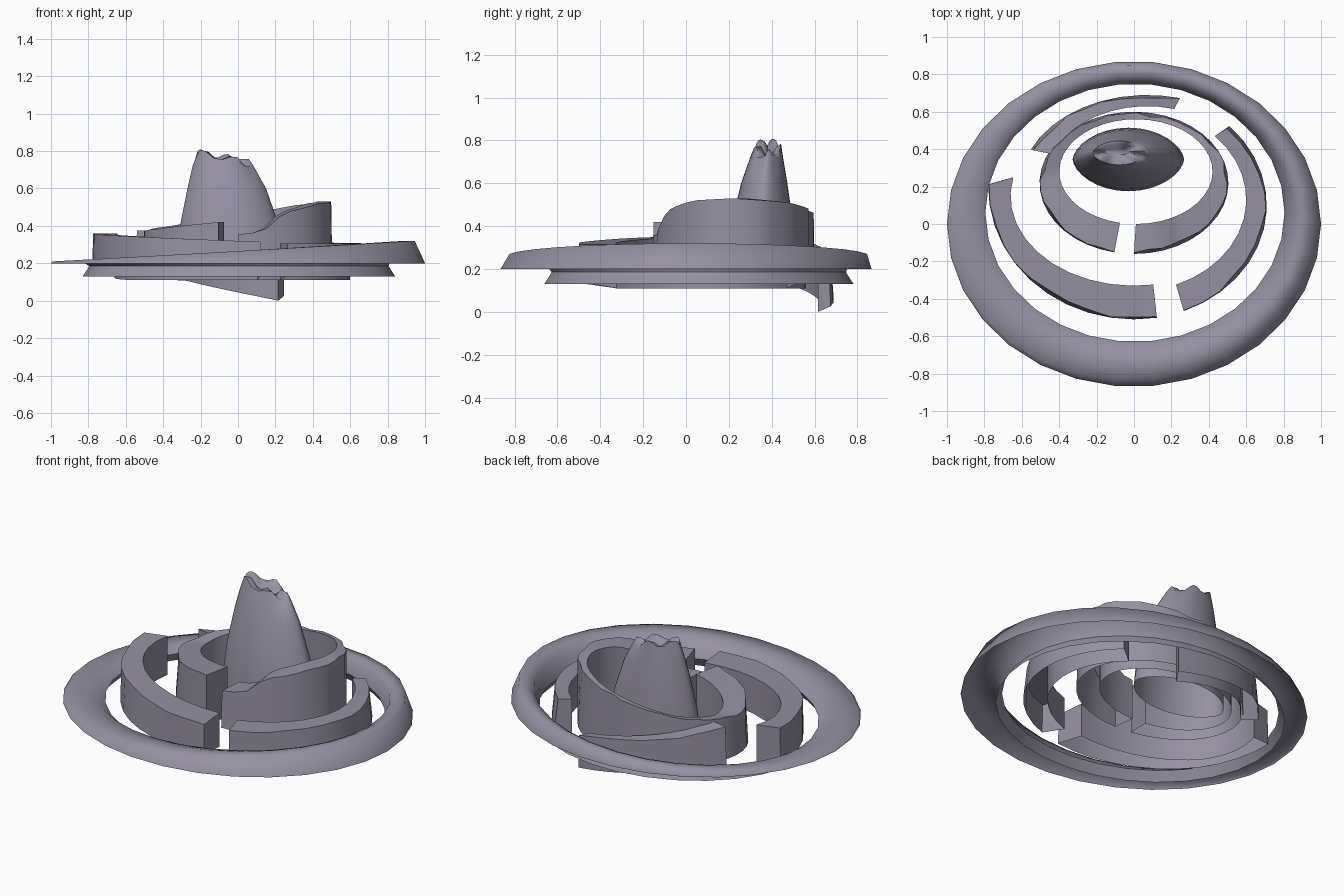
import bpy, bmesh, math, random

cube = bpy.data.objects.get("Cube")
if cube:
    bpy.data.objects.remove(cube, do_unlink=True)

random.seed(4)
STONE = (0.30, 0.28, 0.36, 1.0)
mat = bpy.data.materials.new("violet_grey_stone")
mat.use_nodes = True
mat.diffuse_color = STONE
mat.node_tree.nodes["Principled BSDF"].inputs["Base Color"].default_value = STONE


def ellipse(shape, angle, grow=0.0, pinch=0.0):
    """Point on an ellipse (centre x, y, radius x, y); pinch makes it a lens."""
    cx, cy, rx, ry = shape
    s = math.sin(angle)
    return cx + (rx + grow) * math.cos(angle), cy + (ry + grow) * s * abs(s) ** pinch


def loft(name, rows, closed_rows, closed_profile, caps=(), sharp=35):
    """Join matching rows of points into a surface, capping the rows listed in caps."""
    bm = bmesh.new()
    grid = [[bm.verts.new(p) for p in row] for row in rows]
    n, m = len(grid), len(grid[0])
    for i in range(n if closed_rows else n - 1):
        for j in range(m if closed_profile else m - 1):
            a, b = grid[i], grid[(i + 1) % n]
            k = (j + 1) % m
            bm.faces.new((a[j], a[k], b[k], b[j]))
    for c in caps:
        bm.faces.new(grid[c])
    bmesh.ops.recalc_face_normals(bm, faces=bm.faces)
    # Open shells must show their upper side
    if sum(f.normal.z * f.calc_area() for f in bm.faces) < 0:
        bmesh.ops.reverse_faces(bm, faces=bm.faces)
    mesh = bpy.data.meshes.new(name)
    bm.to_mesh(mesh)
    bm.free()
    obj = bpy.data.objects.new(name, mesh)
    bpy.context.collection.objects.link(obj)
    mesh.materials.append(mat)
    bpy.ops.object.select_all(action='DESELECT')
    obj.select_set(True)
    bpy.context.view_layer.objects.active = obj
    bpy.ops.object.shade_smooth_by_angle(angle=math.radians(sharp))


def sample(stops, angle):
    """Linear lookup in a list of (degrees, value)."""
    for (a, u), (b, v) in zip(stops, stops[1:]):
        if angle <= b:
            return u + (v - u) * max(0, angle - a) / (b - a)
    return stops[-1][1]


def wall(name, outer, inner, tops, bottoms, skew=0):
    """Curved wall, open below, with an uneven outer top edge."""
    start, end = tops[0][0], tops[-1][0]
    steps = max(8, round((end - start) / 9))
    rows = []
    for i in range(steps + 1):
        deg = start + (end - start) * i / steps
        a = math.radians(deg)
        b = math.radians(deg - skew * (1 - i / steps))
        top, low = sample(tops, deg), sample(bottoms, deg)
        rows.append([(*ellipse(outer, a), low + 0.025),
                     (*ellipse(outer, a, -random.uniform(0, 0.022)), top),
                     (*ellipse(inner, b), top), (*ellipse(inner, b), low)])
    loft(name, rows, False, False, caps=(0, -1))


# Outer rim: a rounded open shell with a tilted crest and a short inner skirt
RIM_OUT, RIM_IN = (0, 0, 1.0, 0.87), (0.005, 0.06, 0.80, 0.69)
rows, skirt = [], []
for i in range(30):
    a = math.tau * i / 30
    (ox, oy), (ix, iy) = ellipse(RIM_OUT, a), ellipse(RIM_IN, a)
    rise = 0.065 + 0.055 * ox

    def across(t, z):
        return ox + (ix - ox) * t, oy + (iy - oy) * t, z
    rows.append([across(0, 0.2), across(0.02 + 2.2 * rise, 0.2 + rise),
                 across(0.55, 0.2 + rise), across(0.82, 0.2 + rise * 0.75),
                 across(1, 0.185)])
    skirt.append([across(1, 0.185), (*ellipse(RIM_IN, a, 0.035), 0.13)])
loft("outer_rim", rows, True, False, sharp=100)
loft("rim_skirt", skirt, True, False)

# Curved walls
FLOOR = 0.11
wall("front_wall", (0, 0.2, 0.78, 0.71), (0, 0.15, 0.66, 0.48),
     [(179, 0.36), (220, 0.345), (279, 0.315)], [(179, 0.125), (215, FLOOR), (279, FLOOR)],
     skew=11)
wall("side_wall", (0, 0.1, 0.71, 0.61), (0, 0.13, 0.60, 0.49),
     [(-68, 0.305), (0, 0.305), (44, 0.31)], [(-68, FLOOR), (44, FLOOR)])
wall("back_wall", (0.07, 0.2, 0.68, 0.49), (0.07, 0.2, 0.56, 0.43),
     [(75, 0.22), (115, 0.30), (156, 0.375)], [(75, 0.0), (130, FLOOR), (156, FLOOR)])
wall("inner_wall", (0, 0.22, 0.505, 0.38), (0.01, 0.28, 0.41, 0.28),
     [(-90, 0.355), (-75, 0.365), (-60, 0.47), (-30, 0.52), (0, 0.53), (45, 0.51),
      (90, 0.46), (135, 0.40), (180, 0.37), (220, 0.39), (258, 0.42)],
     [(-90, FLOOR), (258, FLOOR)])

# Central peak, open below, with a ragged hollowed tip
angles = [math.tau * i / 32 for i in range(32)]
sections = [((-0.03, 0.345, 0.298, 0.170), FLOOR), ((-0.035, 0.348, 0.29, 0.162), 0.26),
            ((-0.045, 0.355, 0.265, 0.146), 0.40), ((-0.06, 0.365, 0.21, 0.108), 0.60),
            ((-0.08, 0.376, 0.163, 0.077), 0.72)]
rows = [[(*ellipse(s, a, pinch=0.2), z) for a in angles] for s, z in sections]
for shape, height, rough in [((-0.08, 0.38, 0.14, 0.064), 0.767, 0.018),
                             ((-0.085, 0.385, 0.10, 0.04), 0.765, 0.014),
                             ((-0.09, 0.385, 0.07, 0.015), 0.73, 0.004)]:
    row = []
    for a in angles:
        x, y = ellipse(shape, a, pinch=0.2)
        wave = math.sin(5 * a + 1) * rough + random.uniform(-0.3, 0.3) * rough
        row.append((x, y, height - 0.22 * (x + 0.08) + wave))
    rows.append(row)
loft("central_peak", rows, False, True, caps=(-1,), sharp=60)
